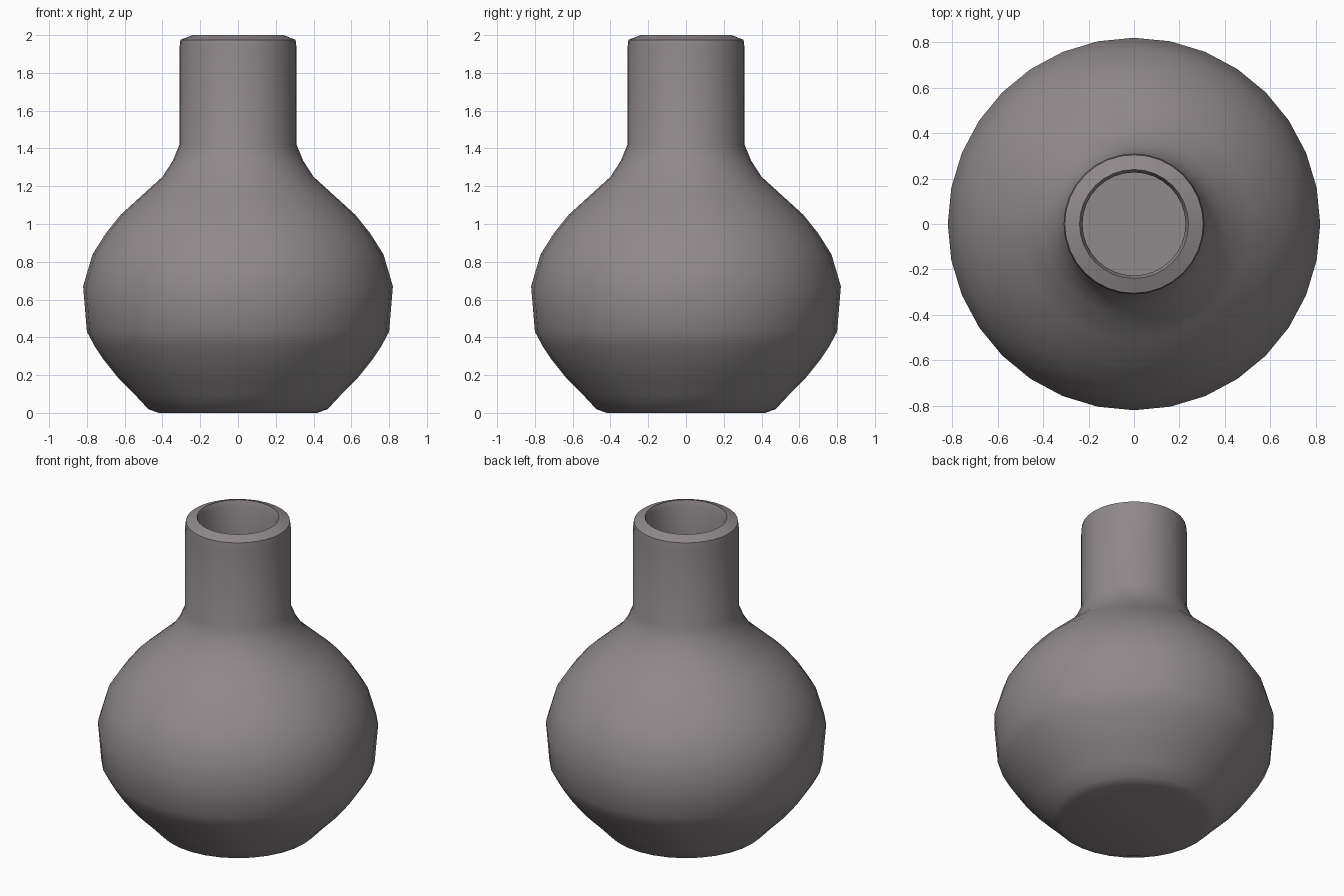
import bpy, bmesh, math

if "Cube" in bpy.data.objects:
    bpy.data.objects.remove(bpy.data.objects["Cube"])

SIDES = 32

# Outer wall from the foot to the rim, then the hollow inside down to its floor
profile = [
    (0.42, 0.0), (0.475, 0.02), (0.54, 0.09), (0.63, 0.18), (0.71, 0.28),
    (0.76, 0.355), (0.80, 0.43), (0.82, 0.67), (0.77, 0.84), (0.70, 0.95),
    (0.62, 1.05), (0.51, 1.15), (0.40, 1.25), (0.345, 1.335), (0.31, 1.42),
    (0.31, 1.93), (0.305, 1.975), (0.24, 2.0),
    (0.227, 1.965), (0.227, 1.41), (0.27, 1.29), (0.34, 1.19), (0.56, 0.99),
    (0.69, 0.81), (0.74, 0.66), (0.72, 0.46), (0.57, 0.24), (0.42, 0.08),
]

# Vase body: lathe the profile and cap the foot and the inner floor
bm = bmesh.new()
rings = []
for r, z in profile:
    angles = [2 * math.pi * i / SIDES for i in range(SIDES)]
    rings.append([bm.verts.new((r * math.cos(a), r * math.sin(a), z)) for a in angles])
for low, high in zip(rings, rings[1:]):
    for i in range(SIDES):
        j = (i + 1) % SIDES
        bm.faces.new((low[i], low[j], high[j], high[i]))
bm.faces.new(rings[0][::-1])
bm.faces.new(rings[-1])

mesh = bpy.data.meshes.new("vase")
bm.to_mesh(mesh)
bm.free()
vase = bpy.data.objects.new("vase", mesh)
bpy.context.collection.objects.link(vase)

# Single warm grey clay colour
clay = bpy.data.materials.new("warm grey clay")
clay.diffuse_color = (0.28, 0.252, 0.262, 1)
clay.use_nodes = True
clay.node_tree.nodes["Principled BSDF"].inputs["Base Color"].default_value = clay.diffuse_color
mesh.materials.append(clay)

bpy.context.view_layer.objects.active = vase
vase.select_set(True)
bpy.ops.object.shade_smooth_by_angle(angle=math.radians(40))
